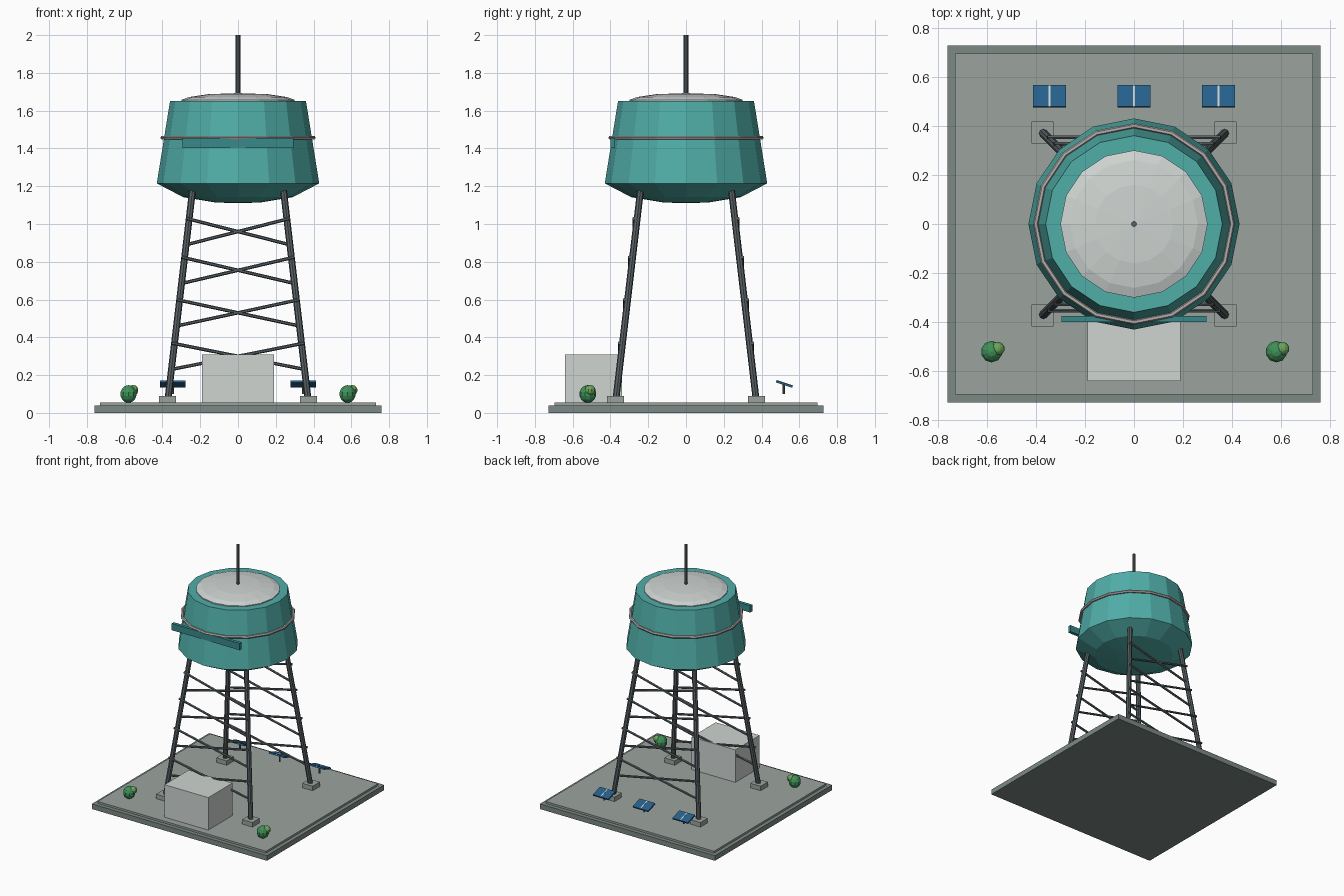
import bpy, bmesh, math
from mathutils import Vector, Matrix

if "Cube" in bpy.data.objects:
    bpy.data.objects.remove(bpy.data.objects["Cube"])


def mat(name, r, g, b):
    m = bpy.data.materials.new(name)
    m.diffuse_color = (r, g, b, 1)
    m.use_nodes = True
    m.node_tree.nodes["Principled BSDF"].inputs["Base Color"].default_value = m.diffuse_color
    return m


TEAL = mat("teal_paint", 0.08, 0.42, 0.39)
DARK_TEAL = mat("dark_teal", 0.04, 0.25, 0.25)
STEEL = mat("dark_steel", 0.10, 0.12, 0.13)
PALE = mat("pale_panel", 0.62, 0.66, 0.64)
PAD = mat("pad", 0.33, 0.37, 0.34)
EDGE = mat("pad_edge", 0.20, 0.25, 0.23)
BLUE = mat("solar_blue", 0.02, 0.12, 0.26)
GREEN = mat("leaf", 0.05, 0.28, 0.10)
LIGHT_GREEN = mat("light_leaf", 0.15, 0.38, 0.10)
BAND = mat("band", 0.45, 0.43, 0.42)


def finish(name, bm, material):
    me = bpy.data.meshes.new(name)
    bmesh.ops.recalc_face_normals(bm, faces=bm.faces)
    bm.to_mesh(me)
    bm.free()
    me.materials.append(material)
    ob = bpy.data.objects.new(name, me)
    bpy.context.collection.objects.link(ob)
    return ob


def box(name, lo, hi, material, pivot_tilt=0):
    lo, hi = Vector(lo), Vector(hi)
    m = (Matrix.Translation((lo + hi) / 2) @ Matrix.Rotation(pivot_tilt, 4, 'X')
         @ Matrix.Diagonal((*(hi - lo), 1)))
    bm = bmesh.new()
    bmesh.ops.create_cube(bm, size=1, matrix=m)
    return finish(name, bm, material)


def rod(name, a, b, r, material, sides=8):
    a, b = Vector(a), Vector(b)
    d = b - a
    m = Matrix.Translation((a + b) / 2) @ d.to_track_quat('Z', 'Y').to_matrix().to_4x4()
    bm = bmesh.new()
    bmesh.ops.create_cone(bm, cap_ends=True, segments=sides, radius1=r, radius2=r,
                          depth=d.length, matrix=m)
    return finish(name, bm, material)


def lathe(name, profile, sides, material):
    bm = bmesh.new()
    verts = [bm.verts.new((r, 0, z)) for r, z in profile]
    edges = [bm.edges.new(p) for p in zip(verts, verts[1:])]
    bmesh.ops.spin(bm, geom=verts + edges, axis=(0, 0, 1), cent=(0, 0, 0),
                   angle=math.tau, steps=sides)
    bmesh.ops.remove_doubles(bm, verts=bm.verts, dist=1e-4)
    return finish(name, bm, material)


def ball(name, c, r, rz, material):
    m = Matrix.Translation(c) @ Matrix.Diagonal((r, r, rz, 1))
    bm = bmesh.new()
    bmesh.ops.create_uvsphere(bm, u_segments=10, v_segments=7, radius=1, matrix=m)
    return finish(name, bm, material)


# Ground pad
box("pad_base", (-.76, -.727, 0), (.76, .727, .04), EDGE)
box("pad_top", (-.73, -.695, .04), (.73, .695, .055), PAD)

# Tank, roof dome, band, mast and front board
lathe("tank", [(0, 1.11), (.12, 1.114), (.29, 1.142), (.43, 1.215),
               (.36, 1.65), (0, 1.65)], 16, TEAL)
lathe("roof_dome", [(0, 1.65), (.30, 1.65), (.30, 1.657), (.26, 1.672),
                    (.16, 1.687), (0, 1.693)], 16, PALE)
lathe("tank_band", [(.40 + .011 * math.cos(i * math.tau / 6),
                     1.457 + .011 * math.sin(i * math.tau / 6)) for i in range(7)],
      16, BAND)
rod("mast", (0, 0, 1.66), (0, 0, 2), .012, STEEL)
box("front_board", (-.295, -.40, 1.402), (.295, -.375, 1.455), DARK_TEAL)


# Legs with footings
def leg_offset(z):
    return .37 - .127 * (z - .08) / 1.08


for sx in (-1, 1):
    for sy in (-1, 1):
        p, q = leg_offset(.08), leg_offset(1.18)
        rod("leg", (sx * p, sy * p, .08), (sx * q, sy * q, 1.18), .018, STEEL)
        cx, cy = sx * .373, sy * .373
        box("footing", (cx - .045, cy - .045, .055), (cx + .045, cy + .045, .09), PAD)

# Cross braces on the front and back faces
for z in (.30, .53, .755, .96):
    o = leg_offset(z) + .009
    for sy in (-1, 1):
        for s in (-1, 1):
            rod("cross_brace", (-o, sy * o, z - s * .07), (o, sy * o, z + s * .07),
                .009, STEEL, 6)

# Equipment hut
box("hut", (-.19, -.64, .055), (.19, -.34, .31), PALE)

# Solar panels along the back
tilt = -math.radians(18)
for x in (-.345, 0, .345):
    box("solar_panel", (x - .067, .475, .147), (x + .067, .566, .159), BLUE, tilt)
    box("panel_divider", (x - .004, .476, .1535), (x + .004, .565, .1605), PALE, tilt)
    rod("panel_post", (x, .518, .10), (x, .518, .153), .006, STEEL)

# Shrubs
for x in (-.58, .58):
    ball("shrub", (x, -.52, .10), .045, .047, GREEN)
    ball("shrub_tuft", (x + .025, -.508, .12), .029, .028, LIGHT_GREEN)
